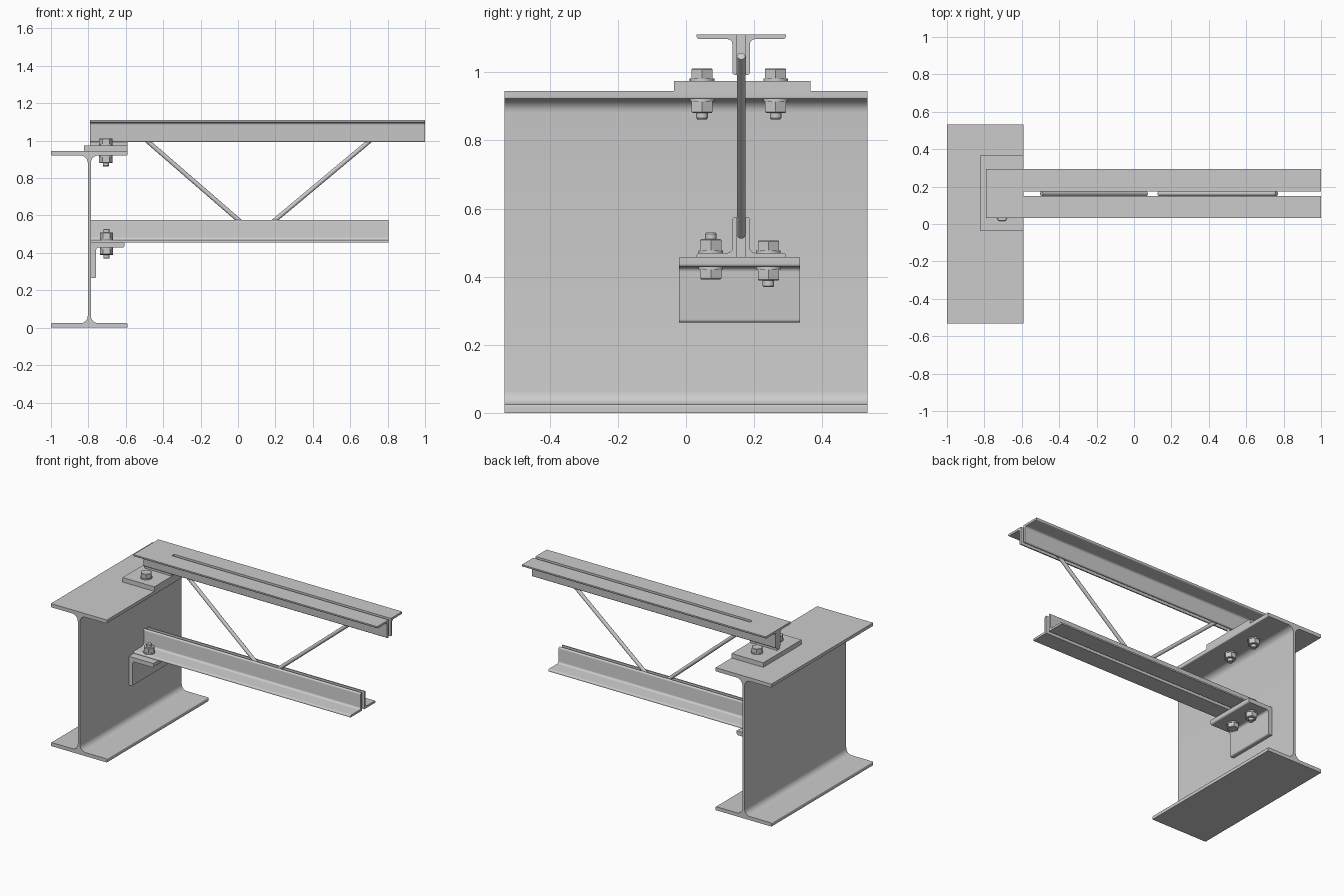
import bpy, bmesh, math
from mathutils import Vector, Matrix

if "Cube" in bpy.data.objects:
    bpy.data.objects.remove(bpy.data.objects["Cube"])


def finish(name, bm, angle=30):
    bmesh.ops.recalc_face_normals(bm, faces=bm.faces)
    me = bpy.data.meshes.new(name)
    bm.to_mesh(me)
    bm.free()
    ob = bpy.data.objects.new(name, me)
    bpy.context.collection.objects.link(ob)
    bpy.ops.object.select_all(action='DESELECT')
    ob.select_set(True)
    bpy.context.view_layer.objects.active = ob
    bpy.ops.object.shade_smooth_by_angle(angle=math.radians(angle))
    return ob


def rounded(points, steps=6):
    """Turn (u, v, radius) corners into a filleted outline."""
    out = []
    for i, (u, v, r) in enumerate(points):
        p = Vector((u, v))
        if r == 0:
            out.append(p)
            continue
        a = (Vector(points[i - 1][:2]) - p).normalized()
        b = (Vector(points[(i + 1) % len(points)][:2]) - p).normalized()
        c = p + (a + b) * r                      # right-angled corners only
        for k in range(steps + 1):
            t = math.pi / 2 * k / steps
            out.append(c - b * r * math.cos(t) - a * r * math.sin(t))
    return out


def extrude(name, points, axis, lo, hi):
    """Extrude an outline along x (u=y, v=z) or along y (u=x, v=z)."""
    bm = bmesh.new()
    place = (lambda p: (lo, p.x, p.y)) if axis == 'x' else (lambda p: (p.x, lo, p.y))
    f = bm.faces.new([bm.verts.new(place(p)) for p in rounded(points)])
    res = bmesh.ops.extrude_face_region(bm, geom=[f])
    d = Vector((hi - lo, 0, 0)) if axis == 'x' else Vector((0, hi - lo, 0))
    bmesh.ops.translate(bm, vec=d, verts=[g for g in res['geom'] if isinstance(g, bmesh.types.BMVert)])
    return finish(name, bm)


def box(name, x0, x1, y0, y1, z0, z1):
    return extrude(name, [(x0, z0, 0), (x1, z0, 0), (x1, z1, 0), (x0, z1, 0)], 'y', y0, y1)


def rod(name, p, q, radius):
    p, q = Vector(p), Vector(q)
    bm = bmesh.new()
    m = Matrix.Translation((p + q) / 2) @ (q - p).to_track_quat('Z', 'Y').to_matrix().to_4x4()
    bmesh.ops.create_cone(bm, cap_ends=True, segments=24, radius1=radius, radius2=radius,
                          depth=(q - p).length, matrix=m)
    return finish(name, bm)


def bolt(name, x, y, head_z, nut_z, s):
    """Bolt with head on one face and nut on the other; s=1 puts the head on top."""
    bm = bmesh.new()

    def stack(n, rings, z, d):
        loops = []
        for r, h in rings:
            loops.append([bm.verts.new((x + r * math.cos(2 * math.pi * k / n),
                                        y + r * math.sin(2 * math.pi * k / n), z + d * h))
                          for k in range(n)])
        for a, b in zip(loops, loops[1:]):
            for k in range(n):
                bm.faces.new((a[k], a[(k + 1) % n], b[(k + 1) % n], b[k]))
        bm.faces.new(loops[0])
        bm.faces.new(loops[-1])

    # washers
    for z, d in ((head_z, s), (nut_z, -s)):
        stack(32, [(.036, 0), (.036, .007)], z, d)
    # hexagonal head and nut
    stack(6, [(.036, .007), (.036, .033), (.033, .036)], head_z, s)
    stack(6, [(.036, .007), (.036, .037), (.033, .04)], nut_z, -s)
    # shank with a small chamfer at the threaded end
    length = abs(head_z - nut_z)
    stack(24, [(.017, 0), (.017, length + .055), (.014, length + .059)], head_z, -s)
    return finish(name, bm)


# main girder: wide I-section running along y
half, tf, tw, h, cx, fr = .205, .024, .008, .945, -.795, .04
side = [(half, 0, 0), (half, tf, .006), (tw, tf, fr), (tw, h - tf, fr), (half, h - tf, .006), (half, h, 0)]
profile = [(cx + u, v, r) for u, v, r in side] + [(cx - u, v, r) for u, v, r in reversed(side)]
extrude("girder", profile, 'y', -.533, .533)

# bearing plate on the girder
box("bearing_plate", -.823, -.59, -.035, .365, .945, .975)

# chords: pairs of back-to-back angles
MID, GAP, LEG, T = .162, .012, .119, .014


def chord(name, x0, x1, z, d):
    for s, label in ((-1, "front"), (1, "back")):
        pts = [(0, 0, 0), (LEG, 0, 0), (LEG, T, .009), (T, T, .014), (T, LEG, .009), (0, LEG, 0)]
        extrude(f"{name}_{label}", [(MID + s * (GAP + u), z + d * v, r) for u, v, r in pts], 'x', x0, x1)


chord("top_chord", -.79, 1.0, 1.111, -1)
chord("bottom_chord", -.787, .805, .456, 1)

# spacer closing the gap at the supported end
box("end_spacer", -.79, -.592, MID - GAP, MID + GAP, .975, 1.111)

# diagonal web rods
rod("left_diagonal", (-.495, MID, 1.007), (.066, MID, .521), .012)
rod("right_diagonal", (.133, MID, .521), (.762, MID, 1.047), .012)

# seat angle on the girder web
x0, x1, z0, z1, t = -.787, -.607, .265, .456, .028
extrude("seat_angle", [(x0, z1, 0), (x1, z1, 0), (x1, z1 - t, .01), (x0 + t, z1 - t, .014),
                       (x0 + t, z0, .01), (x0, z0, 0)], 'y', -.02, .335)

# bolts
bolt("upper_bolt_front", -.706, .047, .975, .921, 1)
bolt("upper_bolt_back", -.706, .263, .975, .921, 1)
bolt("lower_bolt_front", -.703, .073, .428, .47, -1)
bolt("lower_bolt_back", -.703, .242, .47, .428, 1)
